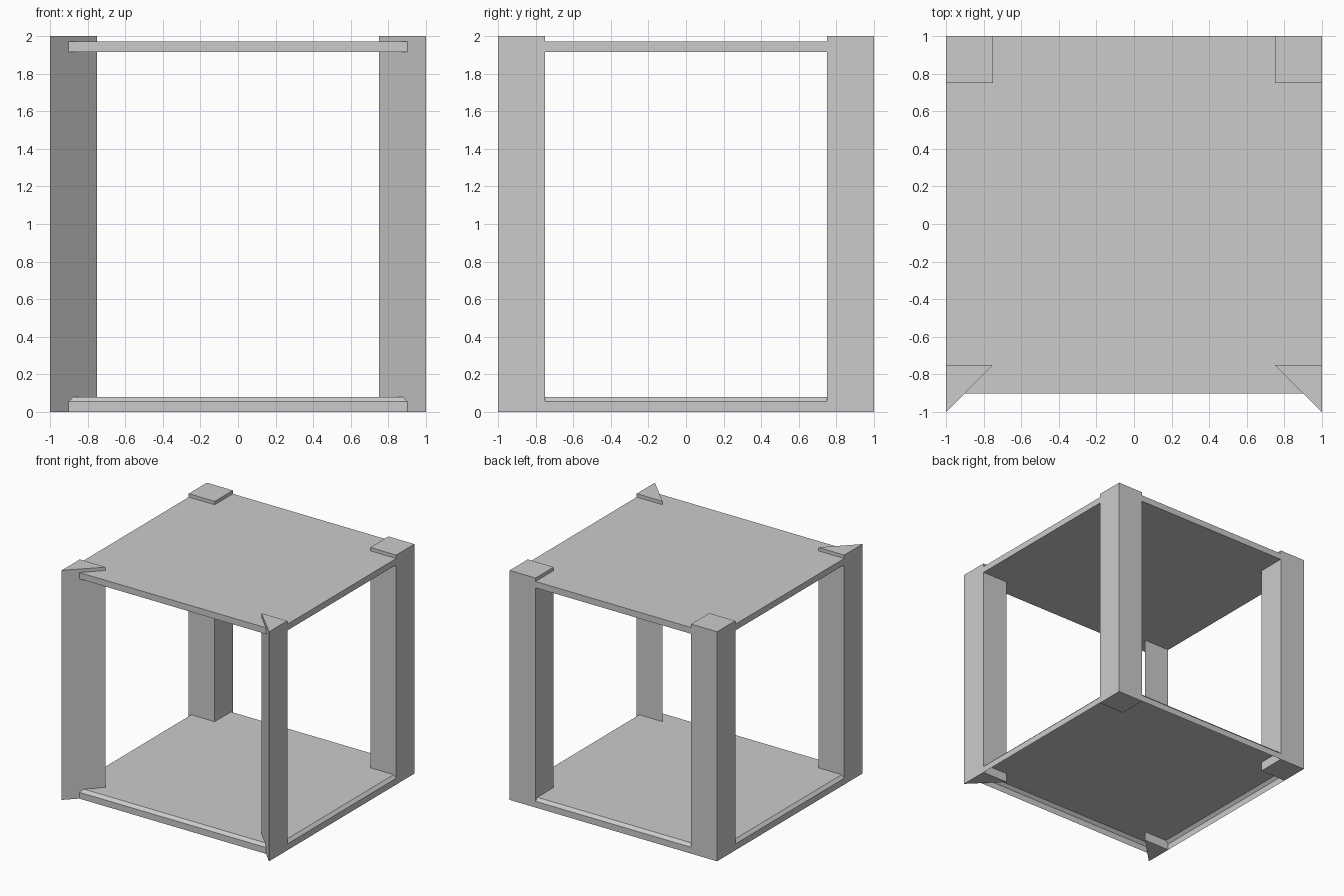
import bpy
import bmesh

cube = bpy.data.objects.get("Cube")
if cube:
    bpy.data.objects.remove(cube, do_unlink=True)

# One plain grey for the whole frame
GREY = (0.6, 0.6, 0.6, 1.0)
grey = bpy.data.materials.new("plain grey")
grey.use_nodes = True
grey.diffuse_color = GREY
grey.node_tree.nodes["Principled BSDF"].inputs["Base Color"].default_value = GREY

HALF = 1.0      # outer half width
INNER = 0.75    # inner side of the posts
FRONT = -0.9    # front edge of the shelves
HEIGHT = 2.0


def prism(outline, bottom, top):
    """Closed upright prism over a flat outline."""
    bm = bmesh.new()
    base = bm.faces.new([bm.verts.new((x, y, bottom)) for x, y in outline])
    raised = bmesh.ops.extrude_face_region(bm, geom=[base], use_keep_orig=True)
    verts = [v for v in raised["geom"] if isinstance(v, bmesh.types.BMVert)]
    bmesh.ops.translate(bm, verts=verts, vec=(0, 0, top - bottom))
    bmesh.ops.recalc_face_normals(bm, faces=bm.faces)
    return bm


def add_object(name, bm):
    mesh = bpy.data.meshes.new(name)
    bm.to_mesh(mesh)
    bm.free()
    mesh.materials.append(grey)
    obj = bpy.data.objects.new(name, mesh)
    bpy.context.collection.objects.link(obj)
    return obj


# Corner posts: triangular at the front, square at the back
triangle = [(HALF, -HALF), (HALF, -INNER), (INNER, -INNER)]
square = [(INNER, INNER), (HALF, INNER), (HALF, HALF), (INNER, HALF)]
for side, sign in (("left", 1), ("right", -1)):
    for place, outline in (("front", triangle), ("back", square)):
        mirrored = [(sign * x, y) for x, y in outline]
        add_object(f"{place}_{side}_post", prism(mirrored, 0, HEIGHT))

# Top shelf: plain slab just below the post ends
panel = [(-HALF, FRONT), (HALF, FRONT), (HALF, HALF), (-HALF, HALF)]
add_object("top_shelf", prism(panel, 1.915, 1.97))

# Bottom shelf: chamfered tray, open underneath
tray = prism(panel, 0, 0.08)
rim = [e for e in tray.edges if all(v.co.z > 0.04 for v in e.verts)]
bmesh.ops.bevel(tray, geom=rim, offset=0.025, segments=1,
                affect='EDGES', profile=0.5)
tray.normal_update()
underside = [f for f in tray.faces if f.normal.z < -0.9]
bmesh.ops.delete(tray, geom=underside, context='FACES_ONLY')
add_object("bottom_shelf", tray)
